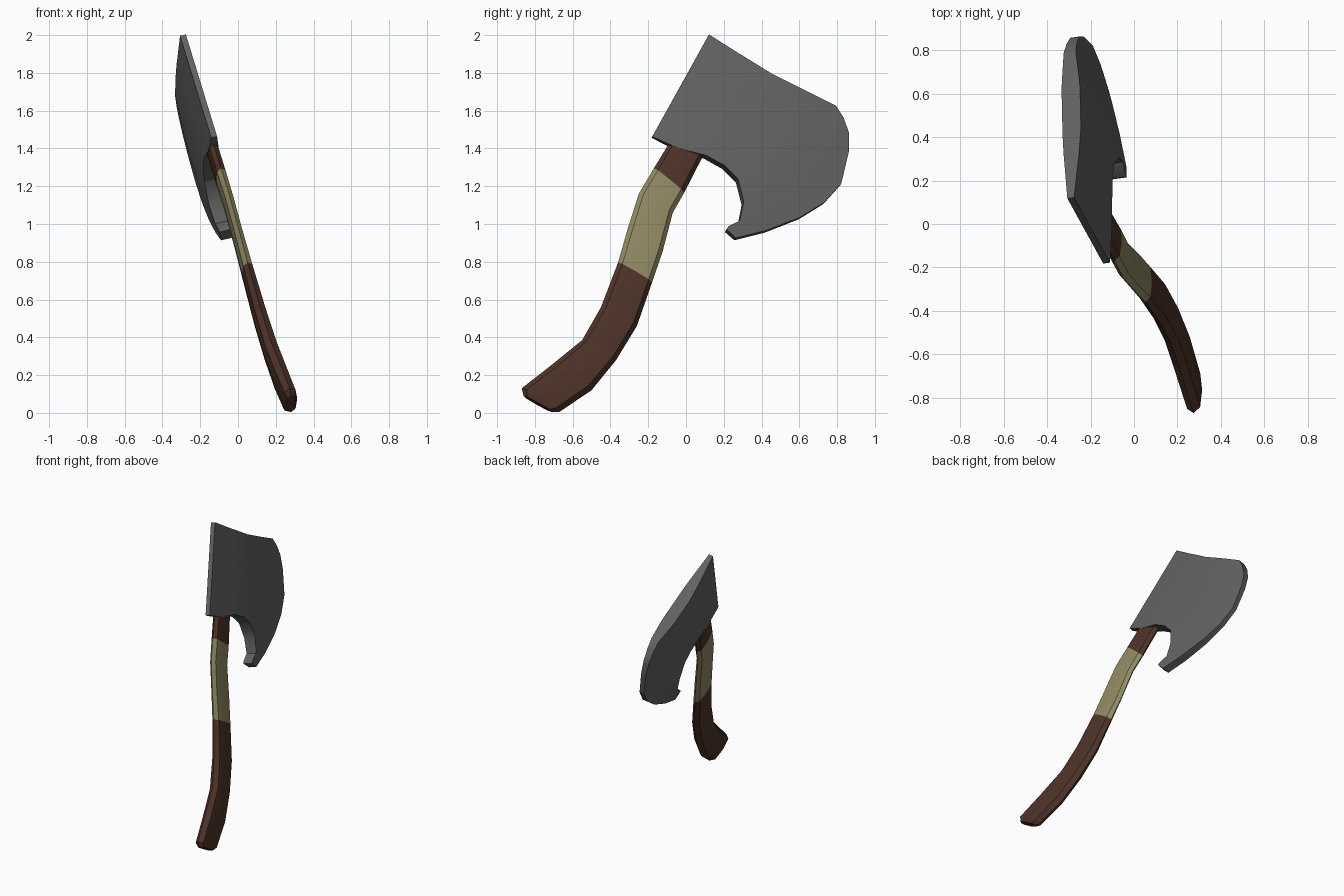
import bpy, bmesh, math
from mathutils import Vector

cube = bpy.data.objects.get("Cube")
if cube:
    bpy.data.objects.remove(cube, do_unlink=True)


def material(name, rgb):
    m = bpy.data.materials.new(name)
    m.use_nodes = True
    color = (*rgb, 1)
    m.diffuse_color = color
    bsdf = m.node_tree.nodes["Principled BSDF"]
    bsdf.inputs["Base Color"].default_value = color
    bsdf.inputs["Roughness"].default_value = 0.8
    return m


steel = material("dark steel", (0.12, 0.12, 0.12))
wood = material("dark wood", (0.075, 0.033, 0.021))
wrap = material("pale wrap", (0.28, 0.25, 0.125))

# The whole axe lies in one leaning plane
SLOPE_Y, SLOPE_Z, OFFSET = -0.137, -0.23, 0.185
NORMAL = Vector((1, -SLOPE_Y, -SLOPE_Z)).normalized()


def place(y, z, t):
    return Vector((OFFSET + SLOPE_Y * y + SLOPE_Z * z, y, z)) + NORMAL * t


def finish(bm, name, mats):
    bmesh.ops.recalc_face_normals(bm, faces=bm.faces)
    mesh = bpy.data.meshes.new(name)
    bm.to_mesh(mesh)
    bm.free()
    obj = bpy.data.objects.new(name, mesh)
    bpy.context.collection.objects.link(obj)
    for m in mats:
        mesh.materials.append(m)
    bpy.ops.object.select_all(action="DESELECT")
    obj.select_set(True)
    bpy.context.view_layer.objects.active = obj
    bpy.ops.object.shade_smooth_by_angle(angle=math.radians(35))
    return obj


# Handle: flattened octagonal rings, each given by its back and front edge
# (back y, back z, front y, front z, half thickness)
rings = [
    (-.86, .09, -.71, .005, .026),
    (-.87, .13, -.67, .005, .04),
    (-.71, .255, -.50, .12, .042),
    (-.55, .385, -.37, .28, .042),
    (-.45, .56, -.26, .46, .038),
    (-.36, .795, -.18, .69, .032),
    (-.31, .97, -.125, .85, .028),
    (-.25, 1.16, -.07, 1.06, .028),
    (-.17, 1.295, -.01, 1.165, .03),
    (-.10, 1.41, .09, 1.36, .03),
    (-.04, 1.50, .14, 1.44, .025),
]
SIDES = 8
WRAP_RINGS = range(5, 8)
bm = bmesh.new()
loops = []
for y0, z0, y1, z1, thick in rings:
    loop = []
    for k in range(SIDES):
        a = math.tau * k / SIDES
        s = 0.5 + 0.5 * math.copysign(abs(math.cos(a)) ** 0.75, math.cos(a))
        t = thick * math.copysign(abs(math.sin(a)) ** 0.75, math.sin(a))
        loop.append(bm.verts.new(place(y0 + (y1 - y0) * s, z0 + (z1 - z0) * s, t)))
    loops.append(loop)
for i, (low, high) in enumerate(zip(loops, loops[1:])):
    for k in range(SIDES):
        n = (k + 1) % SIDES
        f = bm.faces.new((low[k], low[n], high[n], high[k]))
        f.material_index = int(i in WRAP_RINGS)
bm.faces.new(loops[0])
bm.faces.new(loops[-1])
finish(bm, "handle", [wood, wrap])

# Blade: flat outline, rim inset, cut into strips, then thickened like a lens
outline = [
    (.12, 2.0), (.27, 1.9), (.45, 1.785), (.62, 1.70), (.79, 1.62),
    (.83, 1.56), (.86, 1.48), (.86, 1.38), (.82, 1.21), (.73, 1.11),
    (.60, 1.03), (.42, .96), (.26, .92), (.21, .965), (.22, .98),
    (.28, 1.01), (.30, 1.11), (.27, 1.23), (.20, 1.30), (.10, 1.355),
    (-.03, 1.39), (-.12, 1.43), (-.18, 1.46),
]
back_dir = (Vector(outline[0]) - Vector(outline[-1])).normalized()
across = Vector((back_dir.y, -back_dir.x))
back_u = across.dot(Vector(outline[0]))
hub = Vector((.1, 1.6))


def half_thickness(p):
    from_back = across.dot(p) - back_u
    to_edge = 0.8 - (p - hub).length
    return max(0.014, min(0.016 + 0.085 * from_back, 0.018 + 0.1 * to_edge, 0.044))


bm = bmesh.new()
bm.faces.new([bm.verts.new((y, z, 0)) for y, z in outline])
bmesh.ops.inset_region(bm, faces=bm.faces[:], thickness=0.014, use_boundary=True)
for direction, cuts in ((across, 8), (back_dir, 8)):
    line = direction.to_3d()
    spans = [line.dot(v.co) for v in bm.verts]
    lo, hi = min(spans), max(spans)
    for i in range(1, cuts):
        d = lo + (hi - lo) * i / cuts
        bmesh.ops.bisect_plane(bm, geom=bm.verts[:] + bm.edges[:] + bm.faces[:],
                               plane_co=line * d, plane_no=line)
shape = {v: (v.co.x, v.co.y, half_thickness(v.co.xy) * (0.62 if v.is_boundary else 1))
         for v in bm.verts}
for v, (y, z, t) in shape.items():
    v.co = place(y, z, -t)
new = bmesh.ops.extrude_face_region(bm, geom=bm.faces[:], use_keep_orig=True)
originals = {tuple(v.co): s for v, s in shape.items()}
for v in [g for g in new["geom"] if isinstance(g, bmesh.types.BMVert)]:
    y, z, t = originals[tuple(v.co)]
    v.co = place(y, z, t)
finish(bm, "axe_blade", [steel])
